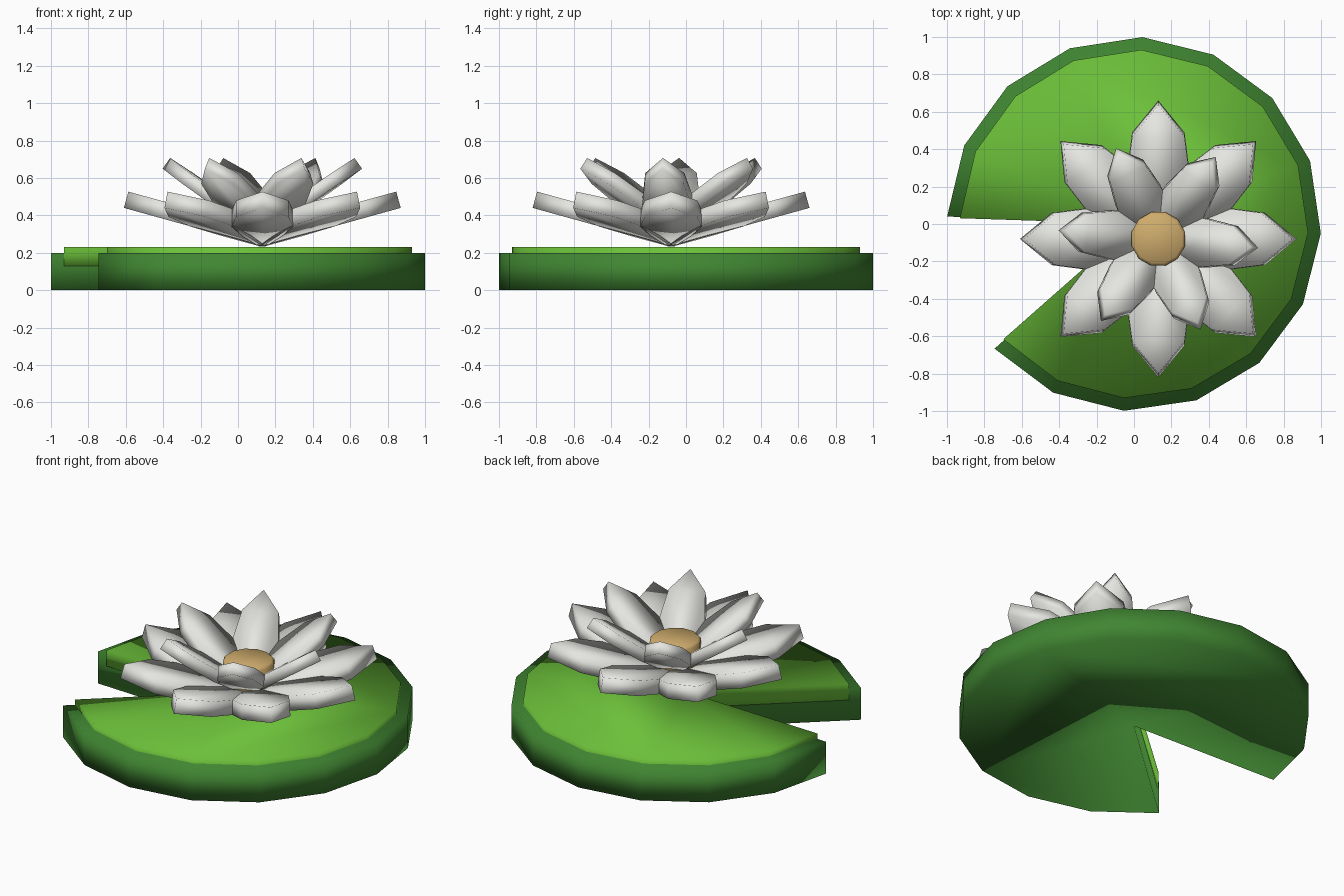
import bpy
import bmesh
import math
from mathutils import Matrix, Vector

if "Cube" in bpy.data.objects:
    bpy.data.objects.remove(bpy.data.objects["Cube"])

FLOWER = Vector((0.13, -0.08, 0.0))


def material(name, rgb):
    m = bpy.data.materials.new(name)
    m.diffuse_color = (*rgb, 1.0)
    m.use_nodes = True
    m.node_tree.nodes["Principled BSDF"].inputs["Base Color"].default_value = m.diffuse_color
    return m


dark_green = material("dark_green", (0.052, 0.24, 0.032))
light_green = material("light_green", (0.15, 0.53, 0.042))
white = material("petal_white", (0.78, 0.79, 0.75))
tan = material("tan", (0.62, 0.41, 0.15))


def prism(name, outline, z0, z1, mat, matrix=None):
    """Extrude a flat counter-clockwise outline from z0 to z1, smooth shaded."""
    bm = bmesh.new()
    face = bm.faces.new([bm.verts.new((x, y, z0)) for x, y in outline])
    new = bmesh.ops.extrude_face_region(bm, geom=[face])["geom"]
    bmesh.ops.translate(bm, vec=(0, 0, z1 - z0),
                        verts=[g for g in new if isinstance(g, bmesh.types.BMVert)])
    bmesh.ops.recalc_face_normals(bm, faces=bm.faces)
    for f in bm.faces:
        f.smooth = True
    if matrix:
        bm.transform(matrix)
    me = bpy.data.meshes.new(name)
    bm.to_mesh(me)
    bm.free()
    me.materials.append(mat)
    ob = bpy.data.objects.new(name, me)
    bpy.context.collection.objects.link(ob)
    return ob


def notched_disc(radius, widen):
    """Fifteen rim points plus the notch point in the middle."""
    start, end = -138.2 - widen, 177.7 + widen
    angles = [math.radians(start + (end - start) * i / 14) for i in range(15)]
    return [(0, 0)] + [(radius * math.cos(a), radius * math.sin(a)) for a in angles]


# Leaf body and its lighter raised top
prism("leaf_base", notched_disc(1.0, 0.0), 0.0, 0.2, dark_green)
prism("leaf_top", notched_disc(0.932, 0.4), 0.13, 0.23, light_green)


def petal_ring(name, count, first, tilt, base_z, thick, half):
    """Ring of tilted petals; half lists (plan radius, half width), tip last."""
    c = math.cos(math.radians(tilt))
    right = [(r / c, -w) for r, w in half]
    outline = right + [(x, -y) for x, y in reversed(right[:-1])]
    for i in range(count):
        m = (Matrix.Translation(FLOWER + Vector((0, 0, base_z)))
             @ Matrix.Rotation(math.radians(first + 360 * i / count), 4, 'Z')
             @ Matrix.Rotation(math.radians(-tilt), 4, 'Y'))
        prism(f"{name}_{i + 1}", outline, 0.0, thick, white, m)


# Petals
petal_ring("outer_petal", 8, 0, 15.5, 0.235, 0.09,
           [(0.0, 0.02), (0.19, 0.105), (0.38, 0.165), (0.57, 0.14), (0.74, 0)])
petal_ring("inner_petal", 6, -5, 35, 0.275, 0.07,
           [(0.0, 0.02), (0.13, 0.08), (0.26, 0.132), (0.42, 0.105), (0.535, 0)])

# Flower centre with a small bevelled rim
ring = [(0.148 * math.cos(math.tau * i / 12), 0.148 * math.sin(math.tau * i / 12))
        for i in range(12)]
centre = prism("flower_centre", ring, 0.28, 0.505, tan,
               Matrix.Translation(FLOWER) @ Matrix.Rotation(math.radians(15), 4, 'Z'))
bevel = centre.modifiers.new("rim", 'BEVEL')
bevel.width = 0.015
bevel.segments = 1
bevel.limit_method = 'ANGLE'
bevel.angle_limit = math.radians(60)
